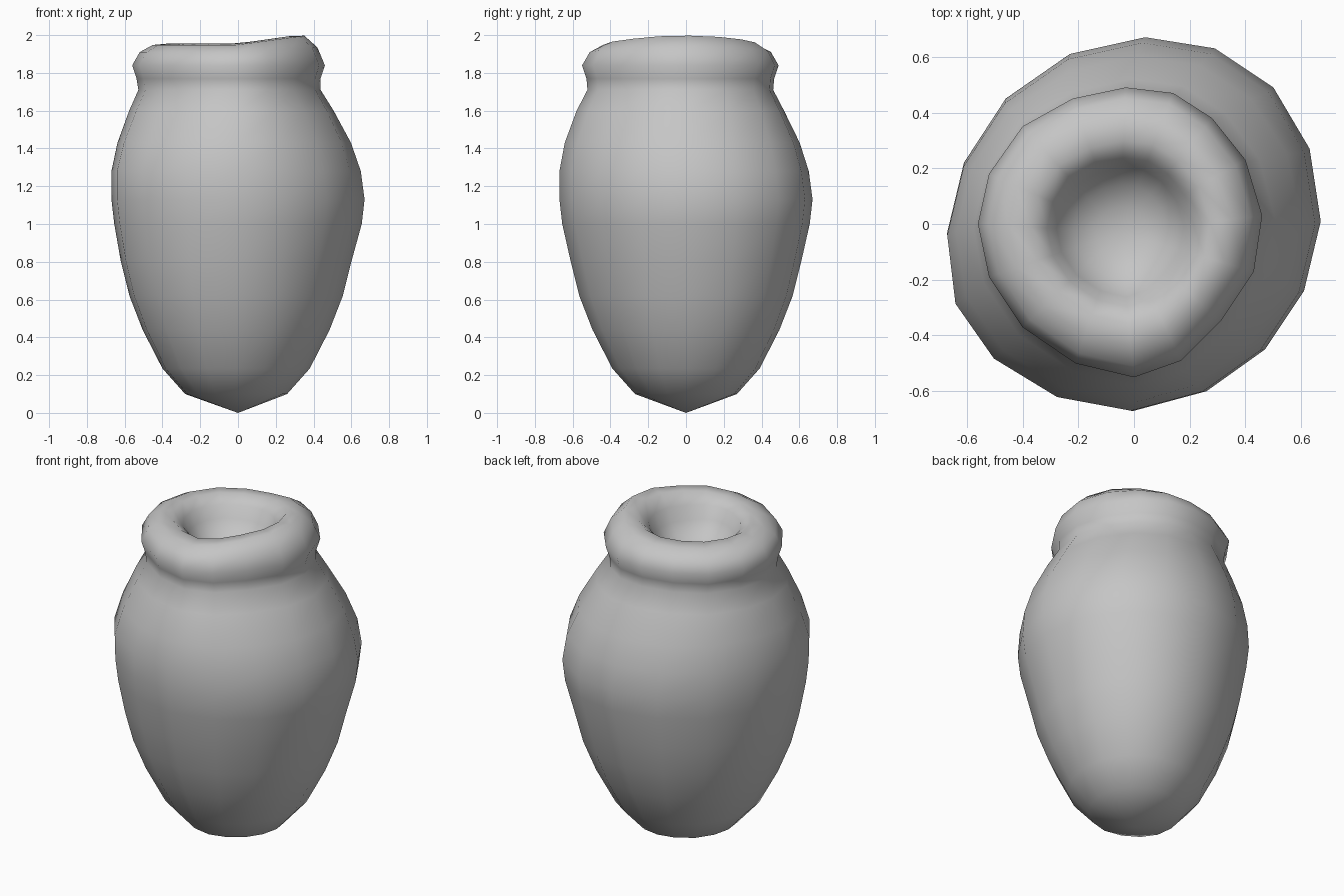
import bpy
import bmesh

cube = bpy.data.objects.get("Cube")
if cube:
    bpy.data.objects.remove(cube, do_unlink=True)

# Single clay colour
clay = bpy.data.materials.new("plain grey clay")
clay.use_nodes = True
grey = (0.56, 0.56, 0.56, 1)
clay.diffuse_color = grey
clay.node_tree.nodes["Principled BSDF"].inputs["Base Color"].default_value = grey

# Hand-thrown, slightly uneven outlines of the belly and of the lip
BELLY_RADIUS = 0.67
belly_outline = [
    (.67, .01), (.63, .27), (.5, .49), (.29, .63),
    (.04, .67), (-.23, .61), (-.46, .45), (-.61, .22),
    (-.67, -.03), (-.64, -.28), (-.5, -.48), (-.27, -.62),
    (0, -.67), (.26, -.6), (.47, -.45), (.61, -.24),
]
LIP_RADIUS = 0.515
lip_outline = [
    (.51, .06), (.45, .26), (.33, .41), (.19, .5),
    (.02, .52), (-.17, .48), (-.35, .38), (-.47, .21),
    (-.51, .03), (-.47, -.16), (-.35, -.34), (-.16, -.47),
    (.05, -.52), (.22, -.46), (.36, -.32), (.48, -.14),
]
SIDES = len(belly_outline)

# Profile from the base up, over the rolled lip, down into the mouth:
# radius, height, centre x, centre y
profile = [
    (.27, .1, -.01, 0), (.39, .235, -.01, 0),
    (.495, .44, -.01, 0), (.565, .62, -.01, 0),
    (.61, .8, -.01, 0), (.655, 1, 0, 0),
    (.67, 1.13, 0, 0), (.66, 1.28, -.01, -.01),
    (.62, 1.43, -.02, -.02), (.545, 1.6, -.035, -.03),
    (.487, 1.71, -.045, -.03), (.492, 1.77, -.05, -.03),
    (.515, 1.84, -.05, -.03), (.475, 1.91, -.05, -.03),
    (.405, 1.948, -.05, -.03), (.325, 1.955, -.05, -.03),
    (.265, 1.91, -.05, -.03), (.23, 1.84, -.05, -.03),
    (.17, 1.77, -.05, -.03), (.09, 1.735, -.05, -.03),
]


def clamp(value):
    return max(0, min(1, value))


def outline_point(i, z):
    """Unit outline that changes from belly to lip at the shoulder."""
    blend = clamp((z - 1.3) / 0.4)
    return [(1 - blend) * b / BELLY_RADIUS + blend * l / LIP_RADIUS
            for b, l in zip(belly_outline[i], lip_outline[i])]


def lip_lift(x, z):
    """The crest of the lip rises towards the left side only."""
    return 0.145 * max(0, x) * clamp((z - 1.84) / 0.11) ** 2


def build_jar():
    bm = bmesh.new()
    rings = []
    for r, z, cx, cy in profile:
        ring = []
        for i in range(SIDES):
            ux, uy = outline_point(i, z)
            x, y = cx + r * ux, cy + r * uy
            ring.append(bm.verts.new((x, y, z + lip_lift(x, z))))
        rings.append(ring)
    base = bm.verts.new((0, 0, 0))
    floor = bm.verts.new((-0.05, -0.03, 1.72))
    for i in range(SIDES):
        j = (i + 1) % SIDES
        for low, high in zip(rings, rings[1:]):
            bm.faces.new((low[i], low[j], high[j], high[i]))
        bm.faces.new((base, rings[0][j], rings[0][i]))
        bm.faces.new((floor, rings[-1][i], rings[-1][j]))
    bmesh.ops.recalc_face_normals(bm, faces=bm.faces)
    for face in bm.faces:
        face.smooth = True
    mesh = bpy.data.meshes.new("clay_jar")
    bm.to_mesh(mesh)
    bm.free()
    mesh.materials.append(clay)
    jar = bpy.data.objects.new("clay_jar", mesh)
    bpy.context.collection.objects.link(jar)


build_jar()
